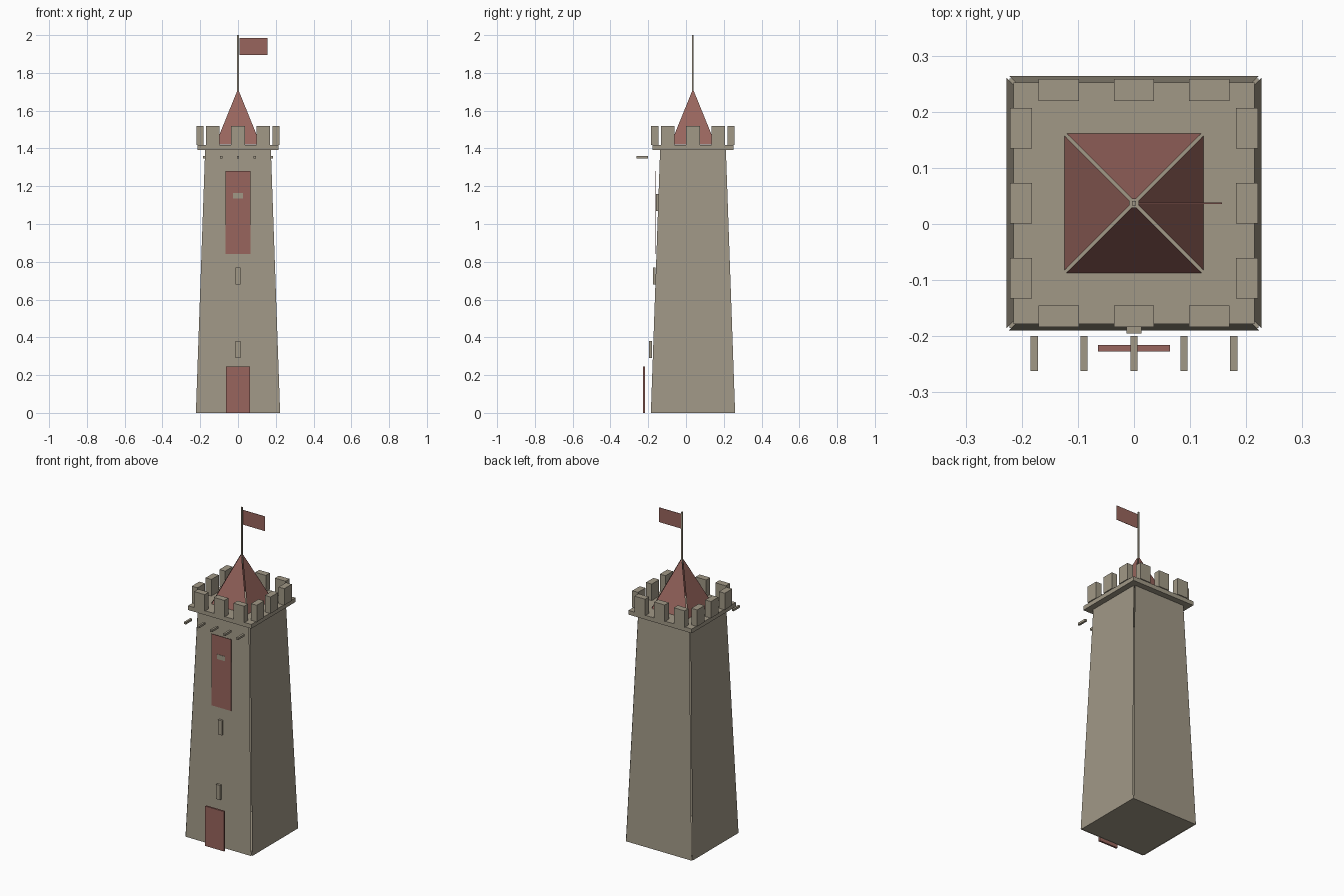
import bpy
from math import pi
from mathutils import Matrix, Vector

cube = bpy.data.objects.get("Cube")
if cube:
    bpy.data.objects.remove(cube, do_unlink=True)

CY = 0.037  # tower axis


def material(name, rgb):
    m = bpy.data.materials.new(name)
    m.use_nodes = True
    color = (*rgb, 1)
    m.diffuse_color = color
    m.node_tree.nodes["Principled BSDF"].inputs["Base Color"].default_value = color
    return m


STONE = material("stone", (0.355, 0.315, 0.24))
RED = material("faded_red", (0.315, 0.13, 0.11))


def add_mesh(name, verts, faces, mat):
    me = bpy.data.meshes.new(name)
    me.from_pydata(verts, [], faces)
    me.materials.append(mat)
    ob = bpy.data.objects.new(name, me)
    bpy.context.collection.objects.link(ob)
    return ob


def box(name, x, y, z, mat):
    """Box from (low, high) ranges on each axis."""
    verts = [(a, b, c) for a in x for b in y for c in z]
    faces = [(0, 1, 3, 2), (4, 6, 7, 5), (0, 4, 5, 1),
             (2, 3, 7, 6), (0, 2, 6, 4), (1, 5, 7, 3)]
    return add_mesh(name, verts, faces, mat)


def panels(name, r0, z0, r1, z1, gap, mat):
    """Four sloping sheets round the axis, with a narrow gap at each corner."""
    verts, faces = [], []
    a, b = r0 - gap, max(r1 - gap, 0.001)
    sheet = [(-a, -r0, z0), (a, -r0, z0), (b, -r1, z1), (-b, -r1, z1)]
    for i in range(4):
        turn = Matrix.Translation((0, CY, 0)) @ Matrix.Rotation(i * pi / 2, 4, "Z")
        verts += [turn @ Vector(p) for p in sheet]
        faces.append(tuple(range(4 * i, 4 * i + 4)))
    return add_mesh(name, verts, faces, mat)


def around(r):
    return (CY - r, CY + r)


# Tower body
panels("tower_walls", 0.227, 0, 0.178, 1.395, 0.004, STONE)
box("tower_floor", (-0.222, 0.222), around(0.222), (0, 0.02), STONE)

# Parapet ledge and battlements
box("parapet_ledge", (-0.215, 0.215), around(0.215), (1.392, 1.418), STONE)
for s in (-1, 1):
    near, far = sorted((s * 0.182, s * 0.221))
    for i in (-1, 0, 1):
        c = i * 0.134
        span = (c - 0.036, c + 0.036)
        box("merlon", span, (CY + near, CY + far), (1.418, 1.52), STONE)
        box("side_merlon", (near, far), (CY + span[0], CY + span[1]),
            (1.418, 1.52), STONE)

# Roof, pole and flag
panels("roof", 0.124, 1.42, 0.008, 1.705, 0.004, RED)
box("flag_pole", (-0.004, 0.004), around(0.004), (1.42, 2.0), STONE)
box("flag", (0.008, 0.157), around(0.001), (1.895, 1.985), RED)

# Door
box("door", (-0.064, 0.064), (-0.227, -0.216), (0, 0.245), RED)

# Narrow windows set against the sloping front wall
for z, y in ((0.29, -0.195), (0.68, -0.176), (1.07, -0.158)):
    box("window_slit", (-0.013, 0.013), (y, y + 0.014), (z, z + 0.09), STONE)

# Hanging banner with a small plate
box("banner", (-0.067, 0.067), (-0.163, -0.161), (0.84, 1.28), RED)
box("banner_plate", (-0.027, 0.027), (-0.165, -0.163), (1.136, 1.165), STONE)

# Row of short beams below the parapet
for i in range(-2, 3):
    x = i * 0.089
    box("beam", (x - 0.0065, x + 0.0065), (-0.262, -0.2), (1.346, 1.359), STONE)
